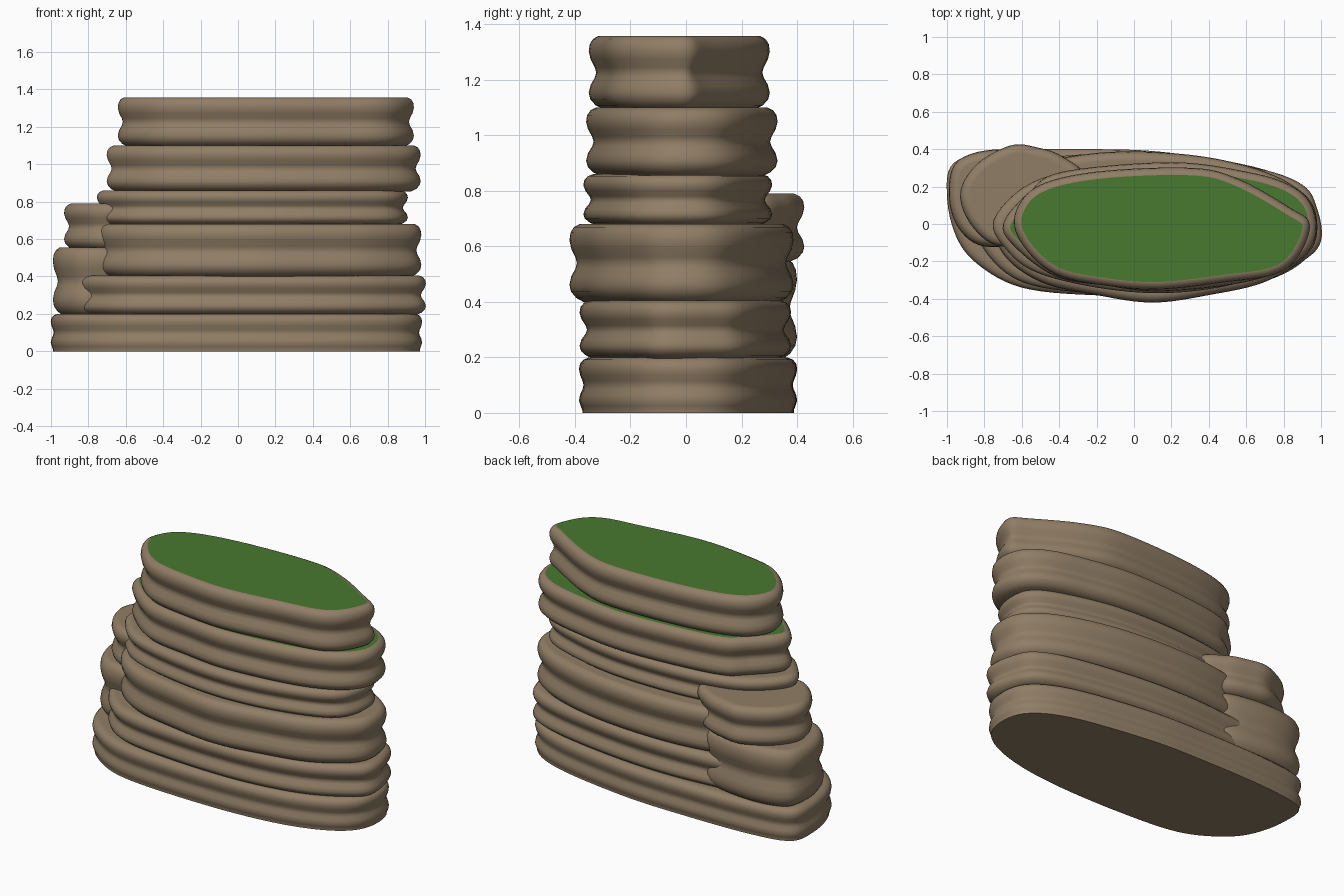
import bpy
import bmesh
from mathutils import Vector

cube = bpy.data.objects.get("Cube")
if cube:
    bpy.data.objects.remove(cube, do_unlink=True)


def make_material(name, colour):
    mat = bpy.data.materials.new(name)
    mat.use_nodes = True
    mat.diffuse_color = colour
    mat.node_tree.nodes["Principled BSDF"].inputs["Base Color"].default_value = colour
    return mat


ROCK = make_material("brown rock", (0.28, 0.207, 0.132, 1))
GRASS = make_material("green grass", (0.065, 0.19, 0.03, 1))

# Weathered side profile: (fraction of height, inset from outline)
PROFILE = [(0, .05), (.05, .025), (.13, .006), (.22, 0), (.33, .007), (.43, .022),
           (.5, .027), (.57, .022), (.68, .007), (.79, 0), (.89, .004), (.96, .016), (1, .036)]


def smooth_loop(points, steps=6):
    """Closed rounded outline through points given in hundredths."""
    pts = [Vector(p) / 100 for p in points]
    n = len(pts)
    loop = []
    for i in range(n):
        a, b, c, d = (pts[(i + k) % n] for k in (-1, 0, 1, 2))
        for s in range(steps):
            t = s / steps
            loop.append(b + (c - a) * t / 2 + (a * 2 - b * 5 + c * 4 - d) * t**2 / 2
                        + (b * 3 - a - c * 3 + d) * t**3 / 2)
    return loop


def make_slab(name, bottom, top, points, grass_inset=None, waist=1.0, foot=None):
    """Slab with a rippled side; points run anticlockwise seen from above."""
    loop = smooth_loop(points)
    n = len(loop)
    normals = []
    for i in range(n):
        d = (loop[(i + 1) % n] - loop[i - 1]).normalized()
        normals.append(Vector((d.y, -d.x)))
    levels = [(t, inset * waist if .3 < t < .7 else inset) for t, inset in PROFILE]
    if foot is not None:
        levels = [(t, min(inset, foot) if t < .1 else inset) for t, inset in levels]
    levels.append((1, grass_inset or .05))

    bm = bmesh.new()
    rings = []
    for t, inset in levels:
        z = bottom + (top - bottom) * t
        rings.append([bm.verts.new((*(p - q * inset), z)) for p, q in zip(loop, normals)])
    for low, high in zip(rings, rings[1:]):
        for i in range(n):
            j = (i + 1) % n
            bm.faces.new((low[i], low[j], high[j], high[i]))
    bm.faces.new(list(reversed(rings[0])))
    cap = bm.faces.new(rings[-1])
    if grass_inset:
        cap.material_index = 1
    mesh = bpy.data.meshes.new(name)
    bm.to_mesh(mesh)
    bm.free()
    mesh.materials.append(ROCK)
    mesh.materials.append(GRASS)
    obj = bpy.data.objects.new(name, mesh)
    bpy.context.collection.objects.link(obj)
    bpy.ops.object.select_all(action="DESELECT")
    obj.select_set(True)
    bpy.context.view_layer.objects.active = obj
    bpy.ops.object.shade_smooth_by_angle(angle=0.9)
    return obj


# Main stack, from the ground up
make_slab("base_slab", 0, .2, [
    (-100, 15), (-95, -7), (-83, -22), (-60, -34), (-23, -38), (25, -38), (62, -33),
    (88, -22), (98, -6), (94, 15), (70, 29), (20, 38), (-20, 40), (-70, 39), (-96, 33)],
    waist=.6, foot=.012)
make_slab("second_slab", .195, .405, [
    (-85, 5), (-80, -14), (-60, -31), (-23, -37), (25, -38), (64, -32),
    (90, -20), (100, -9), (98, 8), (90, 21), (65, 30), (15, 37), (-30, 37), (-70, 30)])
make_slab("third_slab", .4, .68, [
    (-75, 5), (-70, -16), (-50, -31), (-20, -38), (10, -42), (40, -38), (70, -31),
    (92, -17), (98, -3), (93, 14), (70, 28), (30, 37), (-20, 38), (-60, 28)])
make_slab("fourth_slab", .675, .86, [
    (-75, 2), (-68, -14), (-52, -26), (-20, -34), (15, -37), (50, -33),
    (80, -23), (90, -8), (88, 10), (70, 21), (30, 30), (-20, 30), (-55, 22)])
make_slab("fifth_slab", .855, 1.1, [
    (-70, 0), (-63, -13), (-42, -28), (-15, -33), (15, -36), (60, -31),
    (86, -21), (97, -7), (95, 10), (83, 21), (60, 28), (20, 33), (-38, 28), (-56, 17)],
    grass_inset=.04)
make_slab("top_slab", 1.095, 1.358, [
    (-64, 4), (-59, -12), (-42, -27), (-15, -33), (14, -35), (50, -31), (75, -27),
    (88, -17), (94, 0), (83, 9), (56, 24), (31, 30), (-20, 28), (-52, 20)],
    grass_inset=.04)

# Ledges at the back of the right end
make_slab("lower_ledge", .195, .555, [
    (-99, 16), (-94, -2), (-80, -12), (-55, -8), (-35, 15), (-38, 34), (-70, 40), (-94, 34)])
make_slab("upper_ledge", .545, .79, [
    (-93, 16), (-86, -2), (-70, -12), (-45, -2), (-27, 24), (-38, 36), (-52, 41),
    (-66, 42), (-84, 32)])
